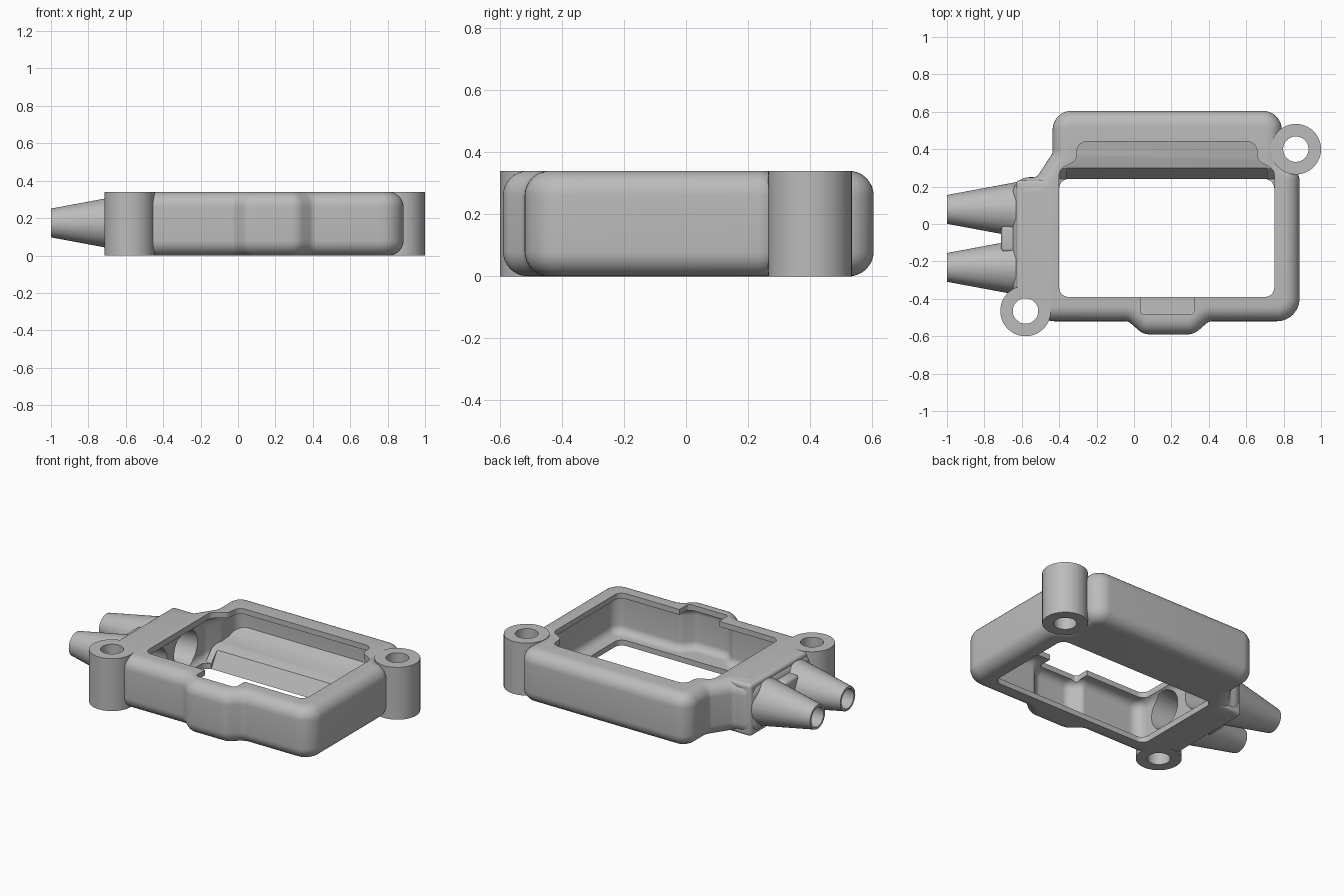
import bpy, bmesh, math
from mathutils import Vector, Matrix

if "Cube" in bpy.data.objects:
    bpy.data.objects.remove(bpy.data.objects["Cube"])

grey = bpy.data.materials.new("light_grey")
grey.diffuse_color = (0.5, 0.5, 0.5, 1)
grey.use_nodes = True
grey.node_tree.nodes["Principled BSDF"].inputs["Base Color"].default_value = grey.diffuse_color
H = 0.34


def outline(points, d=0.0, seg=8):
    """Counter-clockwise polygon (x, y, radius) with rounded corners, inset by d."""
    ring, n = [], len(points)
    for i, (x, y, r) in enumerate(points):
        p = Vector((x, y))
        a, b = Vector(points[i - 1][:2]), Vector(points[(i + 1) % n][:2])
        u, v = (a - p).normalized(), (b - p).normalized()
        h = u.angle(v) / 2
        c = p + (u + v).normalized() * r / math.sin(h)
        n1 = (p + u * r / math.tan(h) - c).normalized()
        n2 = (p + v * r / math.tan(h) - c).normalized()
        convex = (p - a).x * (b - p).y - (p - a).y * (b - p).x > 0
        rad = r - d if convex else r + d
        ring += [c + n1.lerp(n2, k / seg).normalized() * rad for k in range(seg + 1)]
    return ring


def make(name, bm):
    bmesh.ops.recalc_face_normals(bm, faces=bm.faces)
    me = bpy.data.meshes.new(name)
    bm.to_mesh(me)
    bm.free()
    me.materials.append(grey)
    ob = bpy.data.objects.new(name, me)
    bpy.context.collection.objects.link(ob)
    return ob


def loft(name, layers):
    """Solid through rings of equal length; layers = [(z, ring), ...]."""
    bm = bmesh.new()
    rows = [[bm.verts.new((q.x, q.y, z)) for q in ring] for z, ring in layers]
    n = len(rows[0])
    for lo, hi in zip(rows, rows[1:]):
        for i in range(n):
            j = (i + 1) % n
            bm.faces.new((lo[i], lo[j], hi[j], hi[i]))
    bm.faces.new(rows[0][::-1])
    bm.faces.new(rows[-1])
    return make(name, bm)


def pillow(name, points, z0, z1, R, steps=8):
    """Rounded outline with quarter-round top and bottom edges."""
    arc = [(R - R * math.sin(t), R - R * math.cos(t))
           for t in (k * math.pi / 2 / steps for k in range(steps + 1))]
    layers = [(z0 + e, outline(points, d)) for d, e in arc]
    layers += [(z1 - e, outline(points, d)) for d, e in reversed(arc)]
    return loft(name, layers)


def prism(name, points, z0, z1):
    ring = outline(points)
    return loft(name, [(z0, ring), (z1, ring)])


def rod(name, loc, r0, r1, depth, along_x=False):
    """Cone or cylinder; starts at loc with radius r0."""
    bm = bmesh.new()
    m = Matrix.Translation(loc)
    if along_x:
        m = m @ Matrix.Rotation(math.pi / 2, 4, 'Y')
    m = m @ Matrix.Translation((0, 0, depth / 2))
    bmesh.ops.create_cone(bm, cap_ends=True, segments=48, radius1=r0, radius2=r1,
                          depth=depth, matrix=m)
    return make(name, bm)


def box(name, lo, hi, bevel=0.0):
    bm = bmesh.new()
    bmesh.ops.create_cube(bm, size=1)
    for v in bm.verts:
        v.co = [lo[i] if v.co[i] < 0 else hi[i] for i in range(3)]
    if bevel:
        bmesh.ops.bevel(bm, geom=bm.edges[:], offset=bevel, segments=4, profile=0.5, affect='EDGES')
    return make(name, bm)


def side_prism(name, profile, x0, x1):
    """Extrude a (y, z) profile along x."""
    bm = bmesh.new()
    f = bm.faces.new([bm.verts.new((x0, y, z)) for y, z in profile])
    g = bmesh.ops.extrude_face_region(bm, geom=[f])["geom"]
    for v in g:
        if isinstance(v, bmesh.types.BMVert):
            v.co.x = x1
    return make(name, bm)


def combine(ob, other, op):
    mod = ob.modifiers.new(op.lower(), 'BOOLEAN')
    mod.operation, mod.solver, mod.object = op, 'EXACT', other
    bpy.context.view_layer.objects.active = ob
    bpy.ops.object.modifier_apply(modifier=mod.name)
    bpy.data.objects.remove(other)


# main shell with a front bump and a stepped rear section
shell = [(0.885, -0.52, 0.12), (0.885, 0.28, 0.09), (0.79, 0.34, 0.03), (0.79, 0.605, 0.1),
         (-0.435, 0.605, 0.1), (-0.435, 0.38, 0.05), (-0.52, 0.25, 0.04), (-0.65, 0.25, 0.09),
         (-0.65, -0.36, 0.09), (-0.46, -0.52, 0.09), (-0.03, -0.52, 0.05), (0.05, -0.59, 0.09),
         (0.32, -0.59, 0.09), (0.40, -0.52, 0.05)]
body = pillow("housing", shell, 0, H, 0.08)

# cable end block, web and mounting posts
combine(body, box("cable_block", (-0.63, -0.36, 0.002), (-0.45, 0.235, H - 0.002), 0.02), 'UNION')
combine(body, box("web", (-0.71, -0.15, 0.06), (-0.55, -0.01, 0.285), 0.02), 'UNION')
posts = [(-0.58, -0.465), (0.865, 0.4)]
for x, y in posts:
    combine(body, rod("post", (x, y, 0), 0.135, 0.135, H), 'UNION')

# tapered cable sleeves
sleeves = [0.078, -0.232]
for y in sleeves:
    combine(body, rod("sleeve", (-1, y, 0.174), 0.077, 0.155, 0.42, True), 'UNION')

# hollow interior
cavity = [(0.835, -0.47, 0.07), (0.835, 0.25, 0.06), (0.74, 0.31, 0.03), (0.74, 0.555, 0.07),
          (-0.385, 0.555, 0.07), (-0.385, 0.38, 0.03), (-0.43, 0.27, 0.06), (-0.43, -0.47, 0.07),
          (0.0, -0.47, 0.04), (0.07, -0.54, 0.06), (0.30, -0.54, 0.06), (0.37, -0.47, 0.04)]
combine(body, pillow("cavity", cavity, 0.035, 0.305, 0.05), 'DIFFERENCE')

# raised rear floor, bevelled towards the window
floor = [(0.23, 0.025), (0.30, 0.10), (0.36, 0.118), (0.46, 0.125), (0.56, 0.16), (0.56, 0.03)]
combine(body, side_prism("rear_floor", floor, -0.40, 0.75), 'UNION')
slope = [(0.20, -0.01), (0.234, -0.01), (0.30, 0.10), (0.20, 0.12)]
combine(body, side_prism("floor_slope", slope, -0.36, 0.71), 'DIFFERENCE')

# lower and upper windows, with the notch behind the front bump
lower = [(-0.4, -0.39, 0.05), (0.75, -0.39, 0.05), (0.75, 0.24, 0.05), (-0.4, 0.24, 0.05)]
combine(body, prism("lower_window", lower, -0.1, 0.15), 'DIFFERENCE')
upper = [(-0.4, -0.39, 0.05), (0.75, -0.39, 0.05), (0.75, 0.29, 0.05), (0.66, 0.34, 0.04),
         (0.655, 0.44, 0.05), (-0.3, 0.44, 0.05), (-0.31, 0.34, 0.04), (-0.4, 0.29, 0.05)]
combine(body, prism("upper_window", upper, 0.2, 0.5), 'DIFFERENCE')
notch = [(0.035, -0.485, 0.02), (0.32, -0.485, 0.02), (0.32, -0.3, 0.02), (0.035, -0.3, 0.02)]
combine(body, prism("notch", notch, 0.2, 0.5), 'DIFFERENCE')

# cable bores and post holes
for y in sleeves:
    combine(body, rod("bore", (-1.01, y, 0.174), 0.062, 0.125, 0.63, True), 'DIFFERENCE')
for x, y in posts:
    combine(body, rod("post_hole", (x, y, -0.1), 0.068, 0.068, 0.6), 'DIFFERENCE')

# smooth shading with sharp edges kept
for o in bpy.context.selected_objects:
    o.select_set(False)
body.select_set(True)
bpy.context.view_layer.objects.active = body
bpy.ops.object.shade_smooth_by_angle(angle=math.radians(30))
